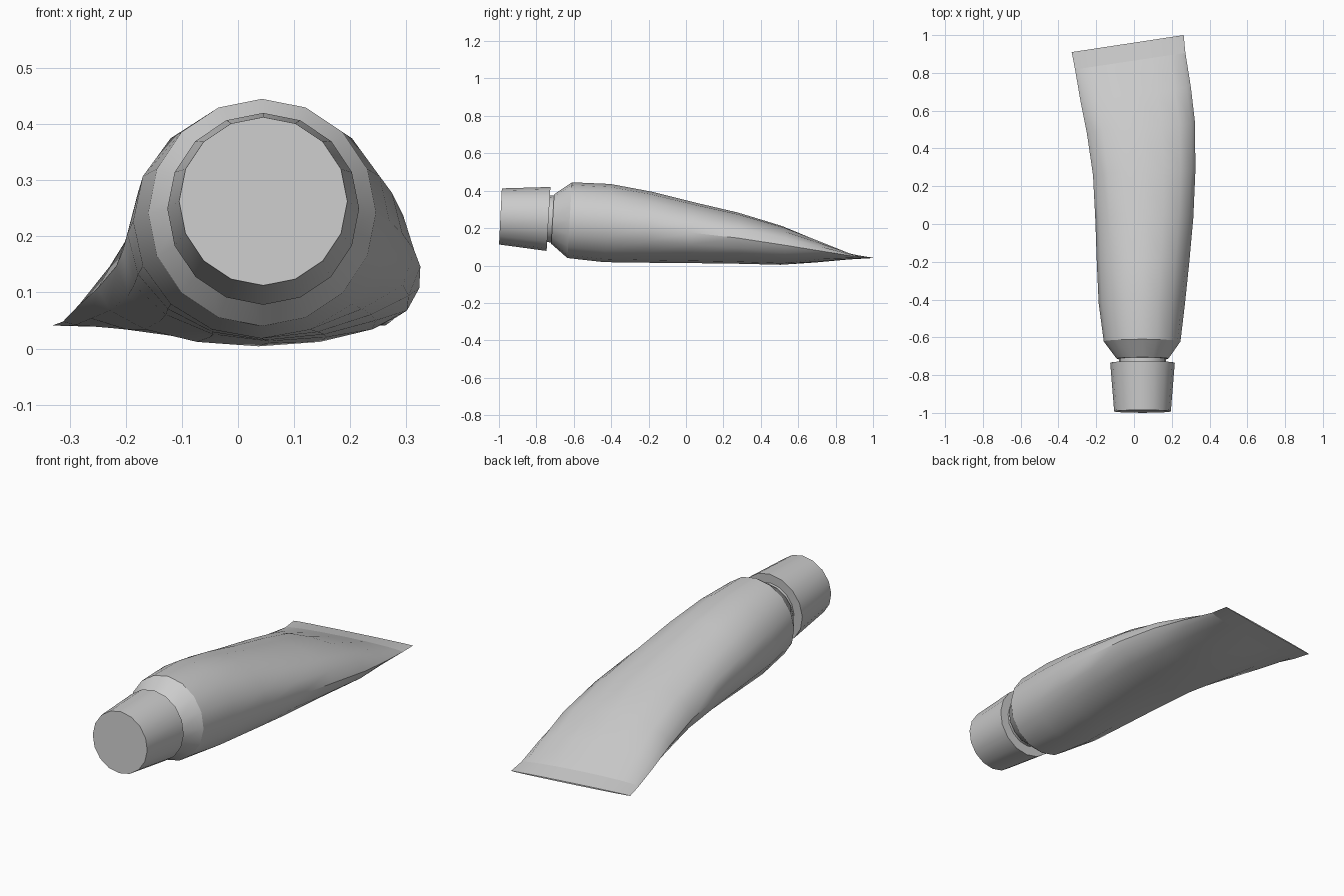
import bpy, bmesh, math

if "Cube" in bpy.data.objects:
    bpy.data.objects.remove(bpy.data.objects["Cube"])

SIDES = 16


def loft(name, sections, angle=35):
    """Skin elliptical rings: (cx, cy, cz, rx, rz, yaw slope, pitch slope)."""
    bm = bmesh.new()
    rings = []
    for cx, cy, cz, rx, rz, yaw, pitch in sections:
        ring = []
        for i in range(SIDES):
            a = 2 * math.pi * i / SIDES
            u, v = rx * math.cos(a), rz * math.sin(a)
            ring.append(bm.verts.new((cx + u, cy + yaw * u + pitch * v, cz + v)))
        rings.append(ring)
    for r0, r1 in zip(rings, rings[1:]):
        for i in range(SIDES):
            j = (i + 1) % SIDES
            bm.faces.new((r0[i], r0[j], r1[j], r1[i]))
    bm.faces.new(rings[0])
    bm.faces.new(rings[-1])
    bmesh.ops.recalc_face_normals(bm, faces=bm.faces[:])
    mesh = bpy.data.meshes.new(name)
    bm.to_mesh(mesh)
    bm.free()
    obj = bpy.data.objects.new(name, mesh)
    bpy.context.collection.objects.link(obj)
    bpy.ops.object.select_all(action='DESELECT')
    obj.select_set(True)
    bpy.context.view_layer.objects.active = obj
    bpy.ops.object.shade_smooth_by_angle(angle=math.radians(angle))
    return obj


def section(y, left, right, bottom, top, yaw=0.0, pitch=0.0):
    return ((left + right) / 2, y, (bottom + top) / 2,
            (right - left) / 2, (top - bottom) / 2, yaw, pitch)


# Tapered, slightly tilted screw cap
X = 0.045
loft("cap", [
    (X, -0.992, 0.2625, 0.150, 0.150, 0, 0.05),
    (X, -0.735, 0.2490, 0.171, 0.171, 0, 0.06),
])

# Threaded-neck stub between cap and shoulder
loft("neck", [
    (X, -0.770, 0.252, 0.125, 0.125, 0, 0.06),
    (X, -0.700, 0.248, 0.125, 0.125, 0, 0.06),
])

# Conical shoulder
loft("shoulder", [
    (X, -0.713, 0.2485, 0.137, 0.132, 0, 0.06),
    (X - 0.002, -0.622, 0.2425, 0.203, 0.2025, 0, 0.06),
])

# Soft body, bending sideways and flattening towards the tail
loft("tube_body", [
    section(-0.622, -0.160, 0.246, 0.040, 0.445, 0, 0.06),
    section(-0.42, -0.187, 0.270, 0.018, 0.436, 0, 0.08),
    section(-0.20, -0.197, 0.293, 0.015, 0.395, 0, 0.08),
    section(0.03, -0.205, 0.314, 0.013, 0.338, 0.01, 0.08),
    section(0.27, -0.217, 0.325, 0.010, 0.283, 0.04, 0.06),
    section(0.51, -0.250, 0.323, 0.004, 0.211, 0.09, 0.04),
    section(0.69, -0.284, 0.301, 0.016, 0.138, 0.12, 0),
    section(0.862, -0.312, 0.272, 0.032, 0.064, 0.15, 0),
])

# Flat crimped seal at the tail
loft("crimped_end", [
    section(0.862, -0.312, 0.272, 0.032, 0.064, 0.15, 0),
    section(0.955, -0.330, 0.263, 0.038, 0.045, 0.152, 0),
])
